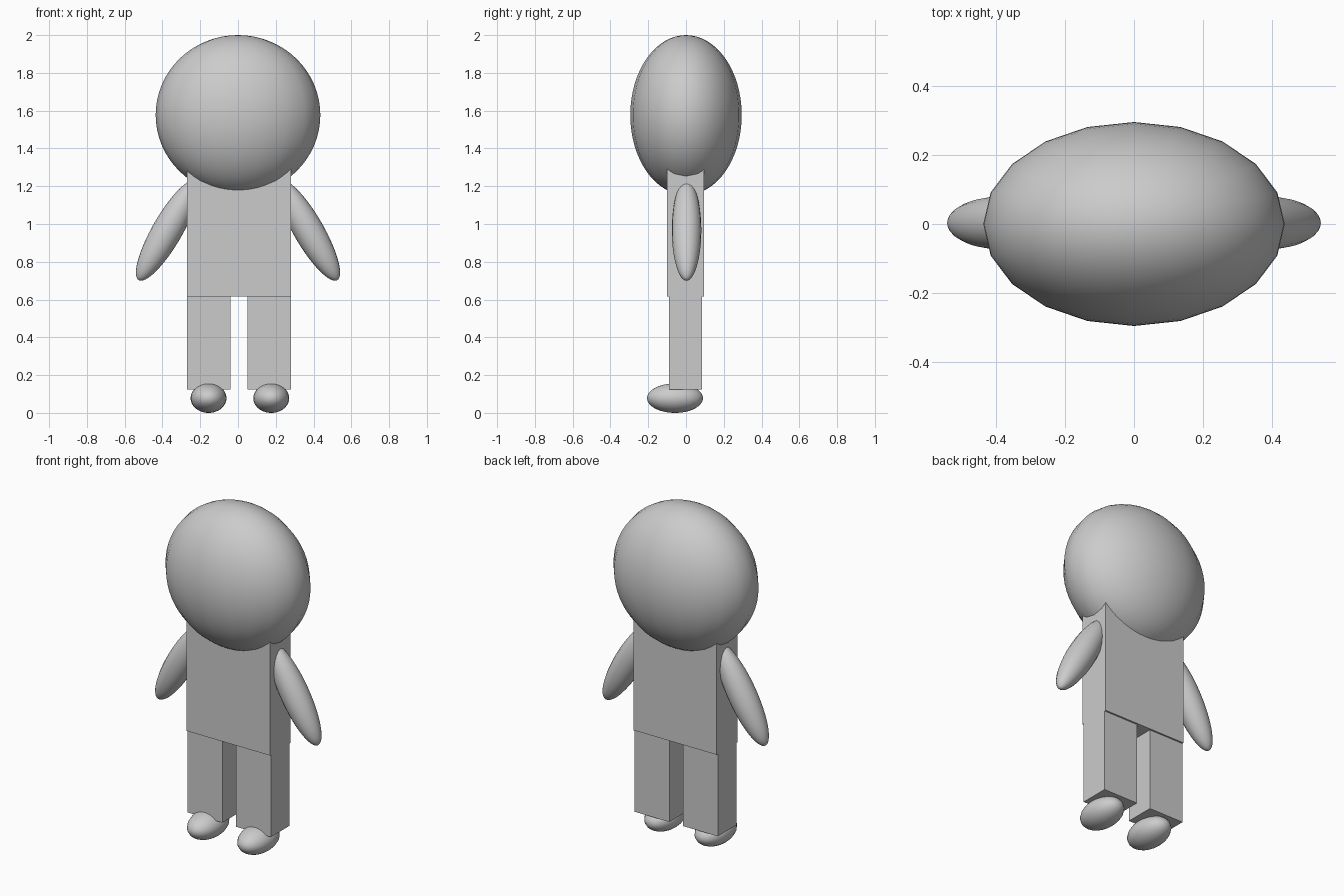
import bpy
import math

old = bpy.data.objects.get("Cube")
if old:
    bpy.data.objects.remove(old, do_unlink=True)

GREY = (0.6, 0.6, 0.6, 1.0)
grey = bpy.data.materials.new("plain_grey")
grey.use_nodes = True
grey.diffuse_color = GREY
grey.node_tree.nodes["Principled BSDF"].inputs["Base Color"].default_value = GREY


def box(name, low, high):
    centre = [(a + b) / 2 for a, b in zip(low, high)]
    bpy.ops.mesh.primitive_cube_add(size=1, location=centre)
    ob = bpy.context.object
    ob.name = name
    ob.scale = [b - a for a, b in zip(low, high)]
    bpy.ops.object.transform_apply(location=False, rotation=False, scale=True)
    ob.data.materials.append(grey)
    return ob


def ellipsoid(name, centre, radii, tilt=0.0):
    bpy.ops.mesh.primitive_uv_sphere_add(segments=20, ring_count=32, radius=1, location=centre)
    ob = bpy.context.object
    ob.name = name
    ob.scale = radii
    ob.rotation_euler.y = tilt
    bpy.ops.object.transform_apply(location=False, rotation=True, scale=True)
    bpy.ops.object.shade_smooth()
    ob.data.materials.append(grey)
    return ob


# Head and torso
ellipsoid("head", (0, 0, 1.577), (0.436, 0.295, 0.423))
box("torso", (-0.27, -0.1, 0.615), (0.28, 0.096, 1.36))

# Limbs, one pair per side
for side, sign in (("left", 1), ("right", -1)):
    ellipsoid(side + "_arm", (sign * 0.373, 0.003, 0.967), (0.08, 0.078, 0.305),
              tilt=-sign * math.radians(30))
    x = 0.005 + sign * 0.16
    box(side + "_leg", (x - 0.115, -0.09, 0.125), (x + 0.115, 0.086, 0.615))
    ellipsoid(side + "_foot", (0.01 + sign * 0.166, -0.058, 0.078), (0.095, 0.148, 0.078))
